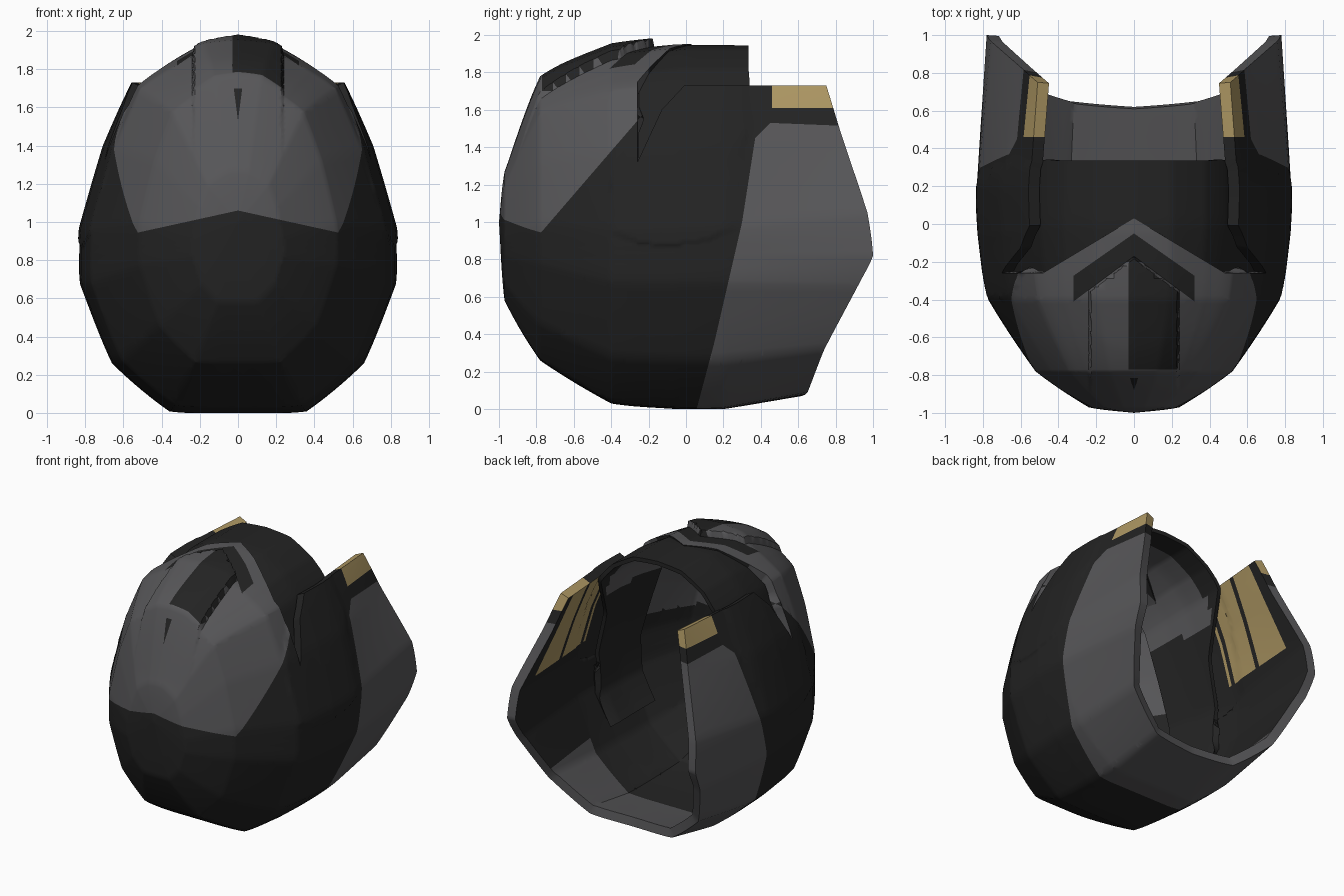
import bpy, bmesh, math
from mathutils import Vector

if "Cube" in bpy.data.objects:
    bpy.data.objects.remove(bpy.data.objects["Cube"])


def mat(name, col):
    m = bpy.data.materials.new(name)
    m.diffuse_color = (*col, 1)
    m.use_nodes = True
    m.node_tree.nodes["Principled BSDF"].inputs["Base Color"].default_value = m.diffuse_color
    return m


DARK, GREY, GOLD = 0, 1, 2
mats = [mat("matte black", (0.017, 0.017, 0.017)),
        mat("mid grey", (0.095, 0.094, 0.099)),
        mat("dull gold", (0.42, 0.31, 0.125))]


def mix(a, b, c, d, t):
    """Mostly straight span with a little spline rounding."""
    s = 0.5 * (2*b + (c-a)*t + (2*a-5*b+4*c-d)*t*t + (3*b-a-3*c+d)*t**3)
    return s * .3 + (b + (c - b) * t) * .7


def refine(pts, n, closed):
    k, out = len(pts), []
    for i in range(k if closed else k - 1):
        if closed:
            q = [pts[(i + j) % k] for j in (-1, 0, 1, 2)]
        else:
            q = [pts[min(max(i + j, 0), k - 1)] for j in (-1, 0, 1, 2)]
        out += [mix(*q, s / n) for s in range(n)]
    return out if closed else out + [pts[-1].copy()]


def ring(half):
    """Mirror a half section (bottom to top) into a closed ring."""
    return half + [Vector((-p.x, p.y, p.z)) for p in half[-2:0:-1]]


def in_poly(y, z, poly):
    c = False
    for (y1, z1), (y2, z2) in zip(poly, poly[1:] + poly[:1]):
        if (z1 > z) != (z2 > z) and y < y1 + (z - z1) * (y2 - y1) / (z2 - z1):
            c = not c
    return c


def outline_cuts(pts):
    """Cutting planes along a side-view outline."""
    return [((0, *p), (0, p[1] - q[1], q[0] - p[0])) for p, q in zip(pts, pts[1:])]


def bisect(bm, cuts):
    for co, no in cuts:
        bmesh.ops.bisect_plane(bm, geom=bm.verts[:] + bm.edges[:] + bm.faces[:],
                               dist=0.0005, plane_co=co, plane_no=Vector(no).normalized())


CENTRE = Vector((0, 0.2, 1))


def loft(name, rings, n_along, n_round, k_split, cuts, keep, shape, thick, cuts2, colour):
    cols = [refine([r[i] for r in rings], n_along, False) for i in range(len(rings[0]))]
    bm = bmesh.new()
    grid = []
    for s in range(len(cols[0])):
        grid.append([bm.verts.new(p) for p in refine([c[s] for c in cols], n_round, True)])
    m = len(grid[0])
    for a, b in zip(grid, grid[1:]):
        for i in range(m):
            j = (i + 1) % m
            k = (i + 0.5 if i < m / 2 else m - i - 0.5) / n_round
            f = bm.faces.new((a[i], a[j], b[j], b[i]))
            f.material_index = int(k > k_split)     # marks the upper part
    bmesh.ops.remove_doubles(bm, verts=bm.verts, dist=0.0004)
    bisect(bm, cuts)
    bad = [f for f in bm.faces if not keep(f.material_index, f.calc_center_median())]
    bmesh.ops.delete(bm, geom=bad, context='FACES')
    for v in bm.verts:
        v.co = shape(v.co)
    bm.normal_update()
    if sum(f.normal.dot(f.calc_center_median() - CENTRE) for f in bm.faces) < 0:
        bmesh.ops.reverse_faces(bm, faces=bm.faces)
    me = bpy.data.meshes.new(name)
    bm.to_mesh(me)
    ob = bpy.data.objects.new(name, me)
    bpy.context.collection.objects.link(ob)
    for mt in mats:
        me.materials.append(mt)
    bpy.ops.object.select_all(action='DESELECT')
    bpy.context.view_layer.objects.active = ob
    ob.select_set(True)
    sol = ob.modifiers.new("thickness", 'SOLIDIFY')
    sol.thickness, sol.offset = thick, -1
    bpy.ops.object.modifier_apply(modifier=sol.name)
    # cut clean colour borders, then colour by rule
    bm.clear()
    bm.from_mesh(ob.data)
    bisect(bm, cuts2)
    bm.normal_update()
    for f in bm.faces:
        c = f.calc_center_median()
        f.material_index = colour(c, f.normal.dot(c - CENTRE) < 0)
    bm.to_mesh(ob.data)
    bm.free()
    bpy.ops.object.shade_smooth_by_angle(angle=math.radians(35))
    return ob


# Outer shell: front-view section, stations along y, and the rear rim
section = [(0, 0), (.36, .01), (.66, .26), (.826, .67), (.832, .82), (.825, .97),
           (.70, 1.40), (.55, 1.73), (.40, 1.83), (.20, 1.93), (0, 1.95)]
stations = [(-1, 0, 1, 1), (-.97, .24, .58, 1.27), (-.78, .52, .26, 1.74),
            (-.4, .77, .03, 1.91), (-.05, .82, 0, 1.95), (.2, .83, 0, 1.95)]
rim = [(0, .62, .07), (.34, .65, .09), (.62, .74, .32), (.76, .92, .66),
       (.78, 1.0, .82), (.76, .97, 1.05), (.60, .83, 1.47), (.51, .75, 1.73),
       (.4, .7, 1.83), (.2, .7, 1.93), (0, .7, 1.95)]
shell_rings = [ring([Vector((x * w / .83, y, lo + (hi - lo) * z / 1.95)) for x, z in section])
               for y, w, lo, hi in stations] + [ring([Vector(p) for p in rim])]

REAR = [(.03, -.1), (.15, .35), (.3, 1.0), (.37, 1.45), (.45, 1.53), (1.2, 1.5), (1.2, -.1)]
PLATE = [(-.4, .95), (-.25, .89), (-.1, .87), (.1, .90), (.26, .97), (.33, 1.56),
         (.33, 1.8), (-.1, 1.8), (-.4, 1.38)]
NOTCH = [(-.26, 2.1), (-.26, 1.32), (-.13, 1.6), (0, 1.74), (0, 2.1)]

shape_cuts = outline_cuts(NOTCH[:4])
paint_cuts = outline_cuts(REAR[:6]) + [((0, -.77, .95), (0, -1.16, 1))]
for s in (-1, 1):
    shape_cuts += [((0, .03, 0), (s * .6, 1, 0)), ((0, -.17, 0), (s * .75, 1, 0)),
                   ((s * .24, 0, 0), (1, 0, 0)), ((s * .225, 0, 0), (1, 0, 0))]
    paint_cuts += [((0, 0, 1.06), (s * .22, 0, 1)), ((0, -.05, 0), (s * .7, 1, 0)),
                   ((0, -.185, 0), (s * .75, 1, 0)), ((0, 0, 1.53), (1, 0, s * .13)),
                   ((s * .32, 0, 0), (1, 0, 0))]
paint_cuts += [((0, y, 0), (0, 1, 0)) for y in (-.77, .14, .165, .2, .45, .46, .49)]
paint_cuts += [((0, 0, z), (0, 0, 1)) for z in (.4, 1.08, 1.61, 1.70)]
paint_cuts += [((-.03, 0, 0), (1, 0, 0)), ((0, .8, 1.08), (0, 1, .2))]


def crest_end(x):
    return -.17 - .75 * abs(x)


def shell_keep(upper, c):
    if upper:   # brow, ending in a peaked rear edge
        return c.y < max(.03 - .6 * abs(c.x), -.26)
    return not in_poly(c.y, c.z, NOTCH)


def shell_shape(p):
    p = p.copy()
    if abs(p.x) < .235 and p.y < crest_end(p.x) - .002 and p.z > 1.3:   # raised crest
        p.z += .045 * min(1, (p.z - 1.3) / .5)
    elif p.y > -.42 and in_poly(p.y, p.z, PLATE) and abs(p.x) > .4:     # side plate
        p.x += math.copysign(.008, p.x)
    return Vector((p.x, min(max(p.y, -1), 1), max(p.z, 0)))


def shell_colour(c, inner):
    x, y, z = abs(c.x), c.y, c.z
    if inner and y > -.2:
        # gold pads inside the cheeks, grey floor lip
        if z > 1.08 and (.14 < y < .165 or .2 < y < .45 or .49 < y < .8 - .2 * (z - 1.08)):
            return GOLD
        return GREY if z < .4 and y > .2 else DARK
    if inner:
        return GREY if z > 1.1 else DARK
    if y > .46 and z > 1.61:
        return GOLD
    if in_poly(y, z, REAR):
        return GREY
    # brow panel and its markings
    if y < .05 and z > max(1.06 - .22 * x, .95 + (y + .77) * 1.16) and not (y > -.26 and z < 1.7):
        if -.03 < c.x < .235 and -.77 < y < crest_end(x) - .015:
            return DARK
        if x < .32 and crest_end(x) < y < -.05 - .7 * x:
            return DARK
        if y < -.6 and z < 1.70 and x < .13 * (z - 1.53):
            return DARK
        return GREY
    return DARK


loft("helmet_shell", shell_rings, 16, 9, 7, shape_cuts, shell_keep, shell_shape, .065,
     paint_cuts, shell_colour)

# Inner roof liner bridging the two cheeks, its sides swept forward
liner = [(0, .2), (.55, .36), (.72, .65), (.735, .95), (.63, 1.3), (.495, 1.68),
         (.38, 1.82), (.2, 1.925), (0, 1.945)]
liner_rings = [ring([Vector((x * s, y + min(0, (z - 1.7) * .15 - .2) * (z < 1.6) * (y > .3),
                             1 + (z - 1) * t)) for x, z in liner])
               for y, s, t in ((-.4, .92, .93), (-.2, .97, .97), (0, 1, 1), (.335, 1, 1))]
loft("roof_liner", liner_rings, 6, 8, 1.2, [], lambda upper, c: upper, lambda p: p, .03, [],
     lambda c, inner: GREY if inner and c.z > 1.5 and c.y < .2 else DARK)
